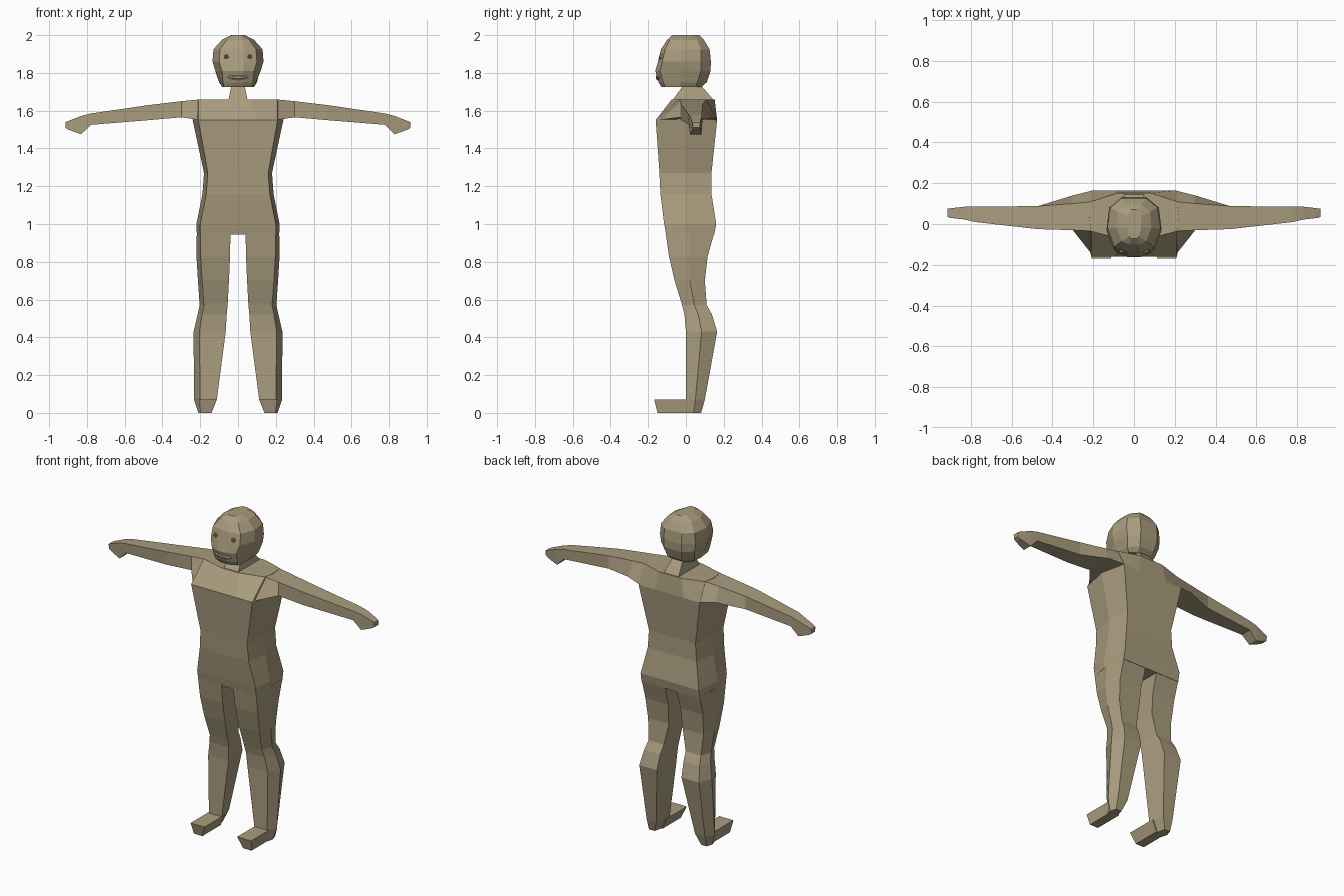
import bpy, bmesh, math
from mathutils import Vector

skin = bpy.data.materials.new("khaki_skin")
skin.diffuse_color = (0.40, 0.335, 0.21, 1)


def loft(name, rings, mirror=False):
    """Skin a list of equal-length point rings and cap both ends."""
    bm = bmesh.new()
    loops = [[bm.verts.new(p) for p in r] for r in rings]
    n = len(loops[0])
    for a, b in zip(loops, loops[1:]):
        for i in range(n):
            j = (i + 1) % n
            bm.faces.new((a[i], a[j], b[j], b[i]))
    bm.faces.new(loops[0])
    bm.faces.new(loops[-1])
    bmesh.ops.recalc_face_normals(bm, faces=bm.faces)
    me = bpy.data.meshes.new(name)
    bm.to_mesh(me)
    bm.free()
    me.materials.append(skin)
    ob = bpy.data.objects.new(name, me)
    bpy.context.collection.objects.link(ob)
    if mirror:
        ob.modifiers.new("mirror", 'MIRROR').use_mirror_merge = False
    return ob


def sym(z, half):
    """Closed ring from front-to-back half outline, reflected in x."""
    return [(x, y, z) for x, y in half] + [(-x, y, z) for x, y in reversed(half)]


# Torso: hexagonal sections, z, corner x, side x, front y, back y
torso = []
for z, xc, xs, yf, yb in [(0.945, .20, .218, -.105, .15), (1.0, .20, .22, -.115, .16),
                          (1.16, .168, .188, -.135, .135), (1.27, .16, .18, -.14, .135),
                          (1.55, .21, .24, -.16, .165)]:
    torso.append(sym(z, [(.1, yf), (xc, yf), (xs, 0), (xc, yb), (.1, yb)]))
torso.append(sym(1.66, [(.06, -.075), (.21, -.035), (.22, .04), (.21, .11), (.08, .152)]))
loft("torso", torso)

# Legs: z, inner x, front corner x, outer x, front y, back y
legs = []
for z, xi, xc, xs, yf, yb in [(.96, .04, .20, .218, -.108, .152), (.83, .042, .198, .22, -.09, .115),
                              (.70, .048, .19, .212, -.06, .10), (.57, .055, .18, .203, -.02, .11),
                              (.52, .06, .19, .214, -.008, .138), (.43, .065, .205, .235, 0, .165),
                              (.07, .112, .20, .233, 0, .10), (0, .14, .198, .21, 0, .08)]:
    ym = (yf + yb) / 2
    w = .02 if z < .6 else 0
    legs.append([(xi, yf, z), (xc, yf, z), (xs, ym, z), (xc, yb, z), (xi + w, yb, z)])
loft("legs", legs, True)

# Feet: tapered wedge blocks
feet = []
for y0, y1 in [(.03, .03), (-.168, -.15)]:
    feet.append([(.112, y0, .07), (.208, y0, .07), (.198, y1, 0), (.14, y1, 0)])
loft("feet", feet, True)

# Arms and mitten hands: x, bottom (front y, back y, z), top (front y, back y, z)
arms = []
for x, bf, bb, bz, tf, tb, tz in [(.20, -.157, .165, 1.55, -.035, .11, 1.66),
                                  (.30, -.03, .14, 1.565, -.03, .10, 1.65),
                                  (.47, -.025, .088, 1.55, -.025, .088, 1.63),
                                  (.78, .015, .085, 1.525, .01, .085, 1.585),
                                  (.83, .022, .082, 1.475, .022, .085, 1.572),
                                  (.90, .035, .075, 1.50, .03, .077, 1.545),
                                  (.914, .037, .072, 1.51, .035, .075, 1.538)]:
    arms.append([(x, bf, bz), (x, bb, bz), (x, tb, tz), (x, tf, tz)])
loft("arms", arms, True)

# Neck
loft("neck", [sym(1.65, [(.052, -.075), (.052, .152)]),
              sym(1.74, [(.034, -.01), (.034, .075)])])

# Head: stacked ten-sided sections, front centre to back
head = [(1.725, [(.03, -.13), (.075, -.11), (.085, -.03), (.08, .05), (.04, .08)]),
        (1.75, [(.03, -.145), (.08, -.12), (.095, -.03), (.10, .06), (.05, .11)]),
        (1.81, [(.03, -.162), (.085, -.137), (.12, -.03), (.115, .08), (.06, .13)]),
        (1.86, [(.03, -.148), (.10, -.125), (.135, -.03), (.122, .08), (.06, .132)]),
        (1.925, [(.03, -.132), (.095, -.11), (.13, -.02), (.115, .08), (.06, .125)]),
        (1.975, [(.025, -.10), (.06, -.085), (.085, -.02), (.08, .06), (.04, .095)]),
        (2.0, [(.015, -.072), (.025, -.06), (.035, -.02), (.035, .04), (.015, .07)])]
loft("head", [sym(z, h) for z, h in head])


def disc_ring(cx, y, cz, rx, rz, n):
    return [(cx + rx * math.cos(2 * math.pi * i / n), y,
             cz + rz * math.sin(2 * math.pi * i / n)) for i in range(n)]


# Eyes: shallow rim with a raised pupil
loft("eyes", [disc_ring(.06, y, 1.885, r, r, 8) for y, r in
              [(-.11, .015), (-.139, .013), (-.139, .008), (-.134, .006), (-.144, .004)]], True)

# Lips: flattened bevelled oval
loft("lips", [disc_ring(0, y, 1.777, rx, rz, 10) for y, rx, rz in
              [(-.12, .058, .018), (-.150, .055, .017), (-.16, .035, .006)]])
